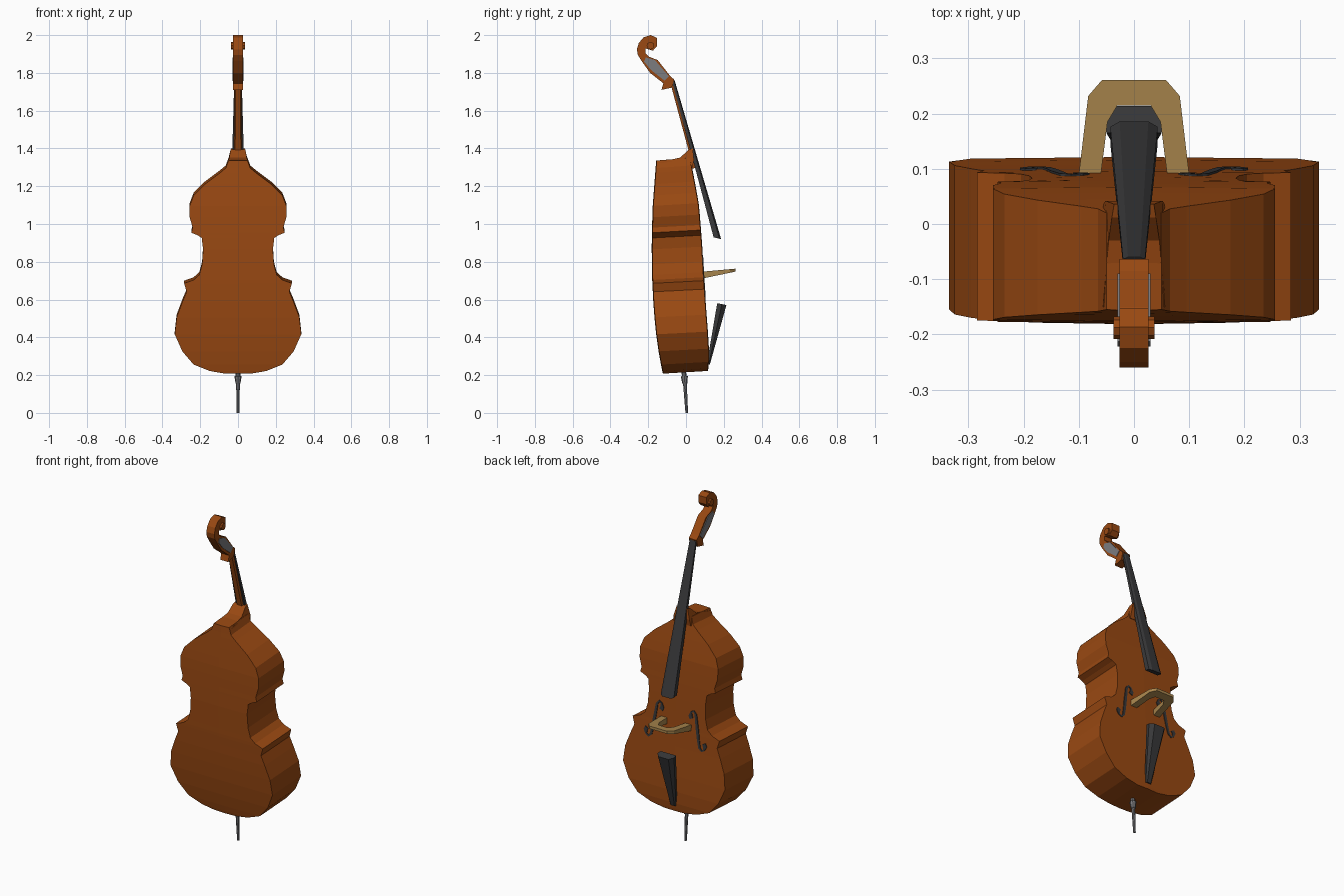
import bpy, bmesh, math
from mathutils import Vector, Matrix


def material(name, rgb):
    m = bpy.data.materials.new(name)
    m.diffuse_color = (*rgb, 1)
    return m


WOOD = material("varnished_wood", (0.32, 0.066, 0.006))
EBONY = material("ebony", (0.04, 0.04, 0.042))
MAPLE = material("pale_maple", (0.40, 0.24, 0.075))
STEEL = material("steel", (0.2, 0.2, 0.21))


def finish(name, bm, mat):
    bmesh.ops.recalc_face_normals(bm, faces=bm.faces)
    me = bpy.data.meshes.new(name)
    bm.to_mesh(me)
    bm.free()
    me.materials.append(mat)
    ob = bpy.data.objects.new(name, me)
    bpy.context.collection.objects.link(ob)
    return ob


def loft(name, rings, mat):
    """Skin a list of equal-length closed rings and cap both ends."""
    bm = bmesh.new()
    vs = [[bm.verts.new(p) for p in r] for r in rings]
    n = len(vs[0])
    for a, b in zip(vs, vs[1:]):
        for i in range(n):
            j = (i + 1) % n
            bm.faces.new((a[i], a[j], b[j], b[i]))
    bm.faces.new(vs[0])
    bm.faces.new(vs[-1])
    return finish(name, bm, mat)


def side_prism(name, pts, half, mat, x=0):
    """Extrude a (y, z) profile sideways."""
    return loft(name, [[(x + s * half, y, z) for y, z in pts] for s in (-1, 1)], mat)


def rod(name, a, b, r1, r2, sides, mat):
    a, b = Vector(a), Vector(b)
    bm = bmesh.new()
    rot = (b - a).to_track_quat('Z', 'Y').to_matrix().to_4x4()
    bmesh.ops.create_cone(bm, cap_ends=True, segments=sides, radius1=r1, radius2=r2,
                          depth=(b - a).length,
                          matrix=Matrix.Translation((a + b) / 2) @ rot)
    return finish(name, bm, mat)


def lerp_table(table, z):
    for (z0, v0), (z1, v1) in zip(table, table[1:]):
        if z <= z1:
            return v0 + (v1 - v0) * (z - z0) / (z1 - z0)
    return table[-1][1]


# Body: half-width outline with side-view curves for back and belly
OUTLINE = [(0.222, 0.07), (0.236, 0.15), (0.27, 0.235), (0.34, 0.295), (0.43, 0.335),
           (0.52, 0.325), (0.60, 0.295), (0.655, 0.272), (0.70, 0.285), (0.718, 0.235),
           (0.745, 0.205), (0.80, 0.190), (0.88, 0.185), (0.94, 0.192), (0.955, 0.215),
           (0.968, 0.247), (0.995, 0.240), (1.05, 0.256), (1.11, 0.256), (1.165, 0.235),
           (1.225, 0.175), (1.285, 0.095), (1.31, 0.065), (1.35, 0.05)]
BACK = [(0.2, -0.115), (0.31, -0.138), (0.43, -0.155), (0.56, -0.168), (0.72, -0.176),
        (0.9, -0.179), (1.1, -0.174), (1.35, -0.155)]
BELLY = [(0.2, 0.112), (0.3, 0.121), (0.43, 0.113), (0.56, 0.103), (0.72, 0.092),
         (0.9, 0.082), (1.1, 0.066), (1.2, 0.048), (1.35, 0.02)]
rings = []
for z, w in OUTLINE:
    yb, yf = lerp_table(BACK, z), lerp_table(BELLY, z)
    zb = z - 0.014
    rings.append([(-w, yb, zb), (0, yb - 0.003, zb), (w, yb, zb),
                  (w, yf, z), (0, yf + 0.003, z), (-w, yf, z)])
loft("body", rings, WOOD)

# Sound holes: mirrored S-shaped ribbons with wider round ends
F_PATH = [(0.100, 0.785, .012), (0.093, 0.80, .012), (0.097, 0.822, .005),
          (0.113, 0.832, .005), (0.127, 0.815, .007), (0.134, 0.77, .008),
          (0.142, 0.72, .009), (0.150, 0.67, .008), (0.159, 0.63, .007),
          (0.174, 0.615, .005), (0.190, 0.625, .005), (0.195, 0.645, .012),
          (0.187, 0.660, .012)]
for side, label in ((1, "left"), (-1, "right")):
    rings = []
    for i, (x, z, w) in enumerate(F_PATH):
        p, q = F_PATH[max(i - 1, 0)], F_PATH[min(i + 1, len(F_PATH) - 1)]
        t = Vector((q[0] - p[0], q[1] - p[1])).normalized()
        ends = [(x - t.y * w, z + t.x * w), (x + t.y * w, z - t.x * w)]
        ring = []
        for (ex, ez), offs in zip(ends, ((-0.004, 0.005), (0.005, -0.004))):
            ring += [(side * ex, lerp_table(BELLY, ez) + o, ez) for o in offs]
        rings.append(ring)
    loft("sound_hole_" + label, rings, EBONY)

# Heel block joining neck and body
loft("neck_heel", [
    [(-0.056, -0.15, 1.325), (0.056, -0.15, 1.325), (0.056, 0.035, 1.30), (-0.056, 0.035, 1.30)],
    [(-0.046, -0.03, 1.352), (0.046, -0.03, 1.352), (0.052, 0.042, 1.34), (-0.052, 0.042, 1.34)],
    [(-0.040, 0.012, 1.392), (0.040, 0.012, 1.392), (0.036, 0.036, 1.40), (-0.036, 0.036, 1.40)],
], WOOD)

# Neck with rounded underside
loft("neck", [[(-w, y, z), (-w * .6, y - d, z - d * .3), (w * .6, y - d, z - d * .3), (w, y, z)]
              for w, y, z, d in ((0.020, -0.070, 1.755, 0.014), (0.025, 0.030, 1.40, 0.018),
                                 (0.028, 0.058, 1.30, 0.030))], WOOD)

# Fingerboard, widening towards the bridge
loft("fingerboard", [
    [(-0.020, -0.073, 1.752), (0.020, -0.073, 1.752), (0.020, -0.064, 1.758),
     (0.011, -0.060, 1.760), (-0.011, -0.060, 1.760), (-0.020, -0.064, 1.758)],
    [(-0.043, 0.146, 0.930), (0.043, 0.146, 0.930), (0.043, 0.176, 0.924),
     (0.026, 0.186, 0.920), (-0.026, 0.186, 0.920), (-0.043, 0.176, 0.924)],
], EBONY)

# Pegbox and scroll as one curling side profile
side_prism("pegbox_and_scroll", [
    (-0.13, 1.71), (-0.075, 1.722), (-0.063, 1.765), (-0.085, 1.785), (-0.15, 1.868),
    (-0.195, 1.885), (-0.215, 1.905), (-0.214, 1.93), (-0.2, 1.925), (-0.175, 1.918),
    (-0.153, 1.943), (-0.153, 1.985), (-0.187, 2.0), (-0.225, 1.988), (-0.25, 1.958),
    (-0.26, 1.925), (-0.255, 1.895), (-0.235, 1.863), (-0.19, 1.80), (-0.12, 1.745)],
    0.026, WOOD)
rod("scroll_eye", (-0.037, -0.188, 1.944), (0.037, -0.188, 1.944), 0.02, 0.02, 8, WOOD)

# Metal tuning plates on both cheeks of the pegbox
for s, label in ((1, "left"), (-1, "right")):
    side_prism("tuning_plate_" + label, [
        (-0.213, 1.882), (-0.165, 1.868), (-0.09, 1.782), (-0.113, 1.758), (-0.185, 1.815),
        (-0.222, 1.86)], 0.003, STEEL, s * 0.027)

# Bridge: an arch with two legs, thinner towards its crown
HALF = [(0.100, 0.090), (0.083, 0.232), (0.058, 0.261)]
INNER = [(0.030, 0.215), (0.048, 0.185), (0.060, 0.090)]
arch = HALF + [(-x, y) for x, y in reversed(HALF)]
arch += [(-x, y) for x, y in reversed(INNER)] + INNER
rings = []
for s in (-1, 1):
    rings.append([(x, y, 0.730 + (y - 0.09) * 0.15 + s * (0.018 - (y - 0.09) * 0.06))
                  for x, y in arch])
loft("bridge", rings, MAPLE)

# Tailpiece
loft("tailpiece", [
    [(-0.050, 0.165, 0.580), (0.050, 0.165, 0.580), (0.054, 0.190, 0.576),
     (0.034, 0.214, 0.571), (-0.034, 0.214, 0.571), (-0.054, 0.190, 0.576)],
    [(-0.018, 0.110, 0.255), (0.018, 0.110, 0.255), (0.018, 0.120, 0.255),
     (0.012, 0.126, 0.255), (-0.012, 0.126, 0.255), (-0.018, 0.120, 0.255)],
], EBONY)

# Endpin: collar, socket and spike
rod("endpin_socket", (0, -0.012, 0.225), (0, -0.009, 0.185), 0.012, 0.012, 8, STEEL)
rod("endpin_collar", (0, -0.009, 0.195), (0, -0.006, 0.155), 0.019, 0.013, 8, STEEL)
rod("endpin_spike", (0, -0.006, 0.16), (0, 0.004, 0.0), 0.010, 0.007, 8, STEEL)
